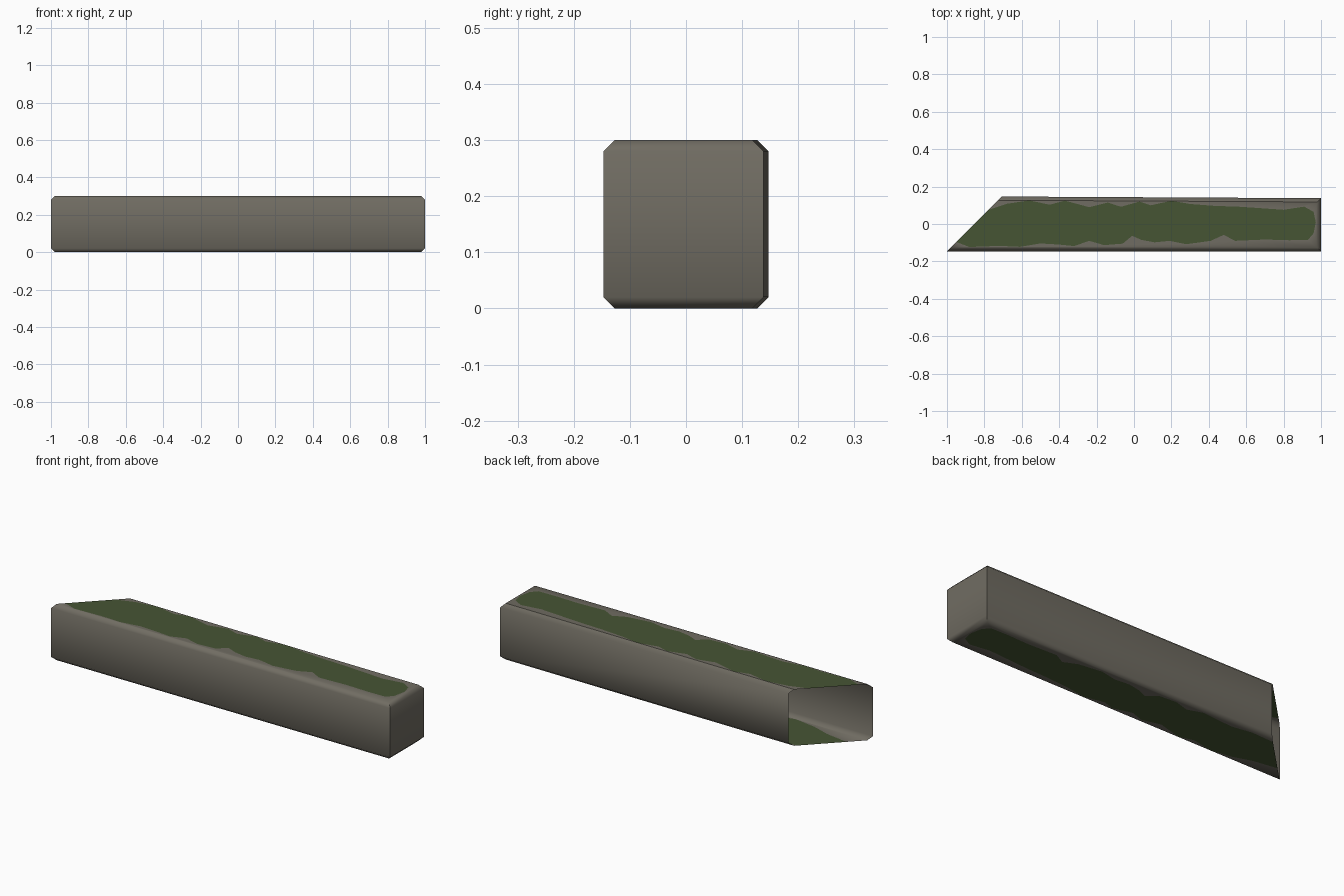
import bpy, bmesh
from mathutils import Vector
from mathutils.geometry import delaunay_2d_cdt

if "Cube" in bpy.data.objects:
    bpy.data.objects.remove(bpy.data.objects["Cube"])


def material(name, rgb):
    m = bpy.data.materials.new(name)
    m.diffuse_color = (*rgb, 1)
    m.use_nodes = True
    m.node_tree.nodes["Principled BSDF"].inputs["Base Color"].default_value = m.diffuse_color
    return m


# plan outlines: full width, and drawn in for the bevelled top and bottom
OUTER = [(-1, -.147), (1, -.147), (1, .138), (-.706, .147)]
INNER = [(-.98, -.127), (.98, -.127), (.98, .118), (-.726, .127)]

# wavy edge of the moss patch; its left end is clipped by the mitre
MOSS = [(-1, -.08), (-.94, -.10), (-.88, -.123), (-.72, -.117), (-.61, -.122),
        (-.50, -.104), (-.40, -.11), (-.32, -.118), (-.24, -.09), (-.16, -.113),
        (-.06, -.105), (-.01, -.063), (.04, -.085), (.11, -.098), (.19, -.09),
        (.28, -.108), (.41, -.09), (.48, -.058), (.54, -.09), (.70, -.083),
        (.83, -.087), (.93, -.085), (.96, -.05), (.972, .01), (.96, .065),
        (.91, .093), (.80, .076), (.57, .092), (.43, .097), (.30, .107),
        (.20, .124), (.09, .10), (.03, .12), (-.07, .092), (-.14, .115),
        (-.24, .09), (-.37, .125), (-.45, .103), (-.56, .126), (-.68, .108),
        (-.78, .075), (-1, .04)]

bm = bmesh.new()

# sides, bevels and closed right end; the mitred left end stays open
rings = [[bm.verts.new((x, y, z)) for x, y in plan]
         for plan, z in ((INNER, 0), (OUTER, .02), (OUTER, .28), (INNER, .30))]
for lo, hi in zip(rings, rings[1:]):
    for i in range(3):
        bm.faces.new((lo[i], lo[i + 1], hi[i + 1], hi[i]))


# top and bottom caps with the moss patch cut in
def cap(z, flip):
    patch = [(x, -y) for x, y in reversed(MOSS)] if flip else MOSS
    pts = [Vector(p) for p in INNER + patch]
    n = len(INNER)
    loops = [list(range(n)), list(range(n, len(pts)))]
    verts, _, faces, _, _, origin = delaunay_2d_cdt(pts, [], loops, 1, 1e-6)
    bv = [bm.verts.new((v.x, v.y, z)) for v in verts]
    for f, src in zip(faces, origin):
        if 0 in src:
            face = bm.faces.new([bv[i] for i in (reversed(f) if flip else f)])
            face.material_index = int(1 in src)
    bmesh.ops.delete(bm, geom=[v for v in bv if not v.link_faces], context='VERTS')


cap(.30, False)
cap(0, True)
bmesh.ops.remove_doubles(bm, verts=bm.verts, dist=1e-5)

mesh = bpy.data.meshes.new("mossy_stone_beam")
bm.to_mesh(mesh)
bm.free()
mesh.materials.append(material("grey stone", (.162, .150, .122)))
mesh.materials.append(material("green moss", (.061, .091, .034)))
beam = bpy.data.objects.new("mossy_stone_beam", mesh)
bpy.context.collection.objects.link(beam)
bpy.context.view_layer.objects.active = beam
beam.select_set(True)
bpy.ops.object.shade_smooth_by_angle(angle=.9)
